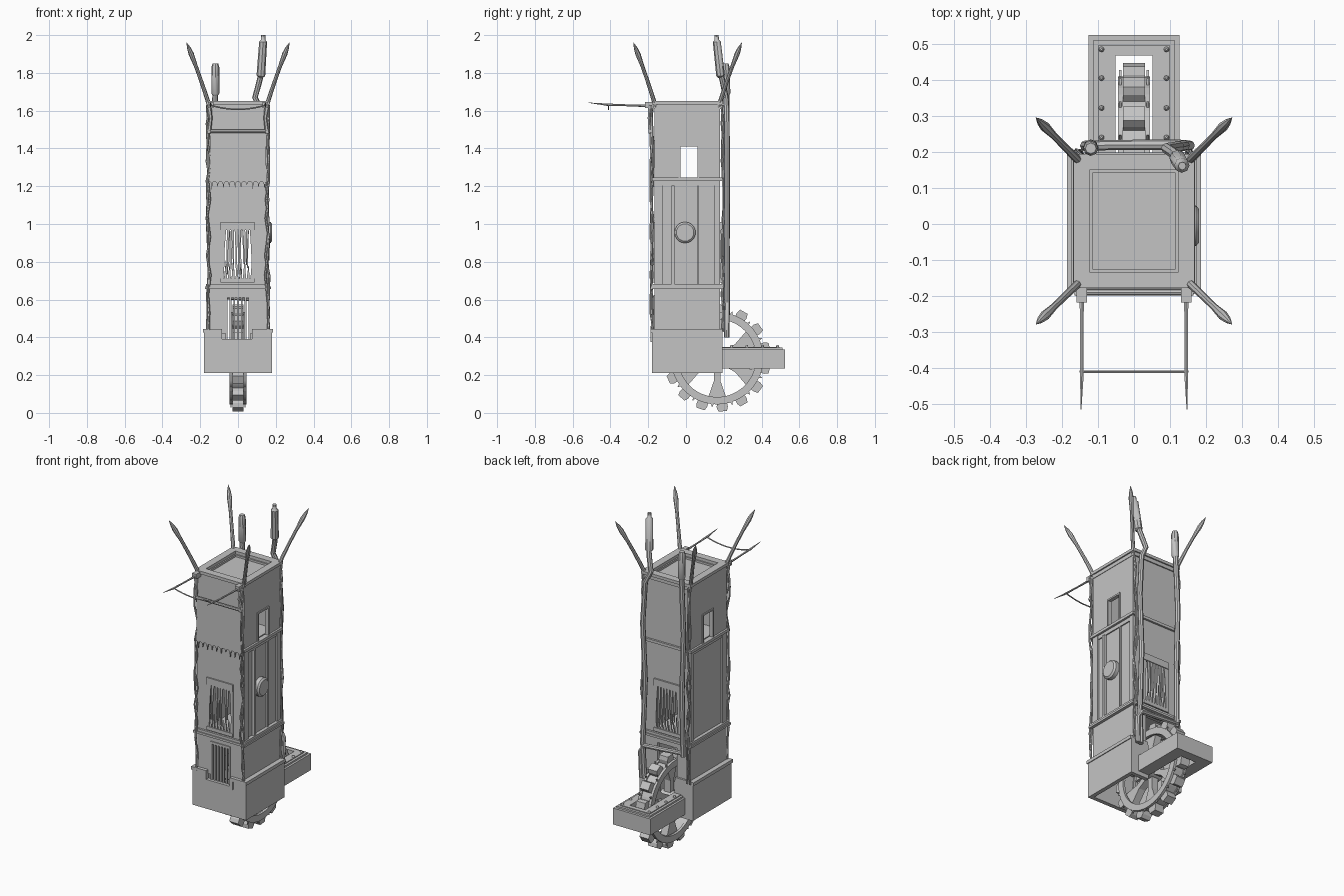
import bpy, bmesh, math, random
from mathutils import Vector

random.seed(4)
cube = bpy.data.objects.get("Cube")
if cube:
    bpy.data.objects.remove(cube)

stone = bpy.data.materials.new("plain grey")
stone.use_nodes = True
GREY = (0.55, 0.55, 0.55, 1)
stone.diffuse_color = GREY
stone.node_tree.nodes["Principled BSDF"].inputs["Base Color"].default_value = GREY


def finish(name, bm):
    bmesh.ops.recalc_face_normals(bm, faces=bm.faces)
    mesh = bpy.data.meshes.new(name)
    bm.to_mesh(mesh)
    bm.free()
    mesh.materials.append(stone)
    ob = bpy.data.objects.new(name, mesh)
    bpy.context.collection.objects.link(ob)
    return ob


def boxes(name, items):
    """One object from boxes given as x0, x1, y0, y1, z0, z1."""
    bm = bmesh.new()
    for x0, x1, y0, y1, z0, z1 in items:
        for v in bmesh.ops.create_cube(bm, size=1)["verts"]:
            v.co = ((x0 + x1) / 2 + v.co.x * (x1 - x0), (y0 + y1) / 2 + v.co.y * (y1 - y0),
                    (z0 + z1) / 2 + v.co.z * (z1 - z0))
    return finish(name, bm)


def prism(name, outlines, axis, a, b):
    """Flat outlines extruded from a to b along x or y."""
    bm = bmesh.new()
    for pts in outlines:
        place = (lambda u, v, d: (d, u, v)) if axis == "x" else (lambda u, v, d: (u, d, v))
        lo = [bm.verts.new(place(u, v, a)) for u, v in pts]
        hi = [bm.verts.new(place(u, v, b)) for u, v in pts]
        bm.faces.new(lo)
        bm.faces.new(hi[::-1])
        for i in range(len(pts)):
            j = (i + 1) % len(pts)
            bm.faces.new((lo[i], lo[j], hi[j], hi[i]))
    return finish(name, bm)


def tube(name, pts, radii, sides=8, ends=True):
    """Round tube through points, one radius for each point."""
    bm = bmesh.new()
    pts = [Vector(p) for p in pts]
    if not isinstance(radii, (list, tuple)):
        radii = [radii] * len(pts)
    rings = []
    for i, p in enumerate(pts):
        t = (pts[min(i + 1, len(pts) - 1)] - pts[max(i - 1, 0)]).normalized()
        ref = Vector((0, 1, 0)) if abs(t.y) < 0.8 else Vector((1, 0, 0))
        n = t.cross(ref).normalized()
        m = t.cross(n)
        angles = [math.tau * k / sides for k in range(sides)]
        rings.append([bm.verts.new(p + radii[i] * (n * math.cos(q) + m * math.sin(q))) for q in angles])
    for r, s in zip(rings, rings[1:]):
        for k in range(sides):
            bm.faces.new((r[k], r[k - 1], s[k - 1], s[k]))
    bm.faces.new(rings[0])
    bm.faces.new(rings[-1])
    ob = finish(name, bm)
    ob.data.shade_smooth()
    ob.data.set_sharp_from_angle(angle=math.radians(40))
    return ob


def frame(x0, x1, y0, y1, w, z0, z1):
    """Four bars around a rectangle."""
    return [(x0, x1, y0, y0 + w, z0, z1), (x0, x1, y1 - w, y1, z0, z1),
            (x0, x0 + w, y0 + w, y1 - w, z0, z1), (x1 - w, x1, y0 + w, y1 - w, z0, z1)]


def holed(u0, u1, z0, z1, hole):
    """Split a wall rectangle around a hole."""
    a, b, c, d = hole
    parts = [(u0, a, z0, z1), (b, u1, z0, z1), (a, b, z0, c), (a, b, d, z1)]
    return [p for p in parts if p[1] - p[0] > 1e-4 and p[3] - p[2] > 1e-4]


X, F, B, T = 0.157, -0.167, 0.18, 0.018


def section(name, z0, z1, front=None, side=None, inset=0):
    """Hollow storey with optional openings through front and back, or both sides."""
    fb = holed(-X, X, z0, z1, front) if front else [(-X, X, z0, z1)]
    sd = holed(F + T, B - T, z0, z1, side) if side else [(F + T, B - T, z0, z1)]
    out = [(a, b, y, y + T, c, d) for a, b, c, d in fb for y in (F, B - T)]
    for a, b, c, d in sd:
        out += [(X - T - inset, X - inset, a, b, c, d), (-X + inset, -X + T + inset, a, b, c, d)]
    return boxes(name, out)


# Tower storeys
section("lower_storey", 0.42, 0.66, front=(-0.066, 0.066, 0.42, 0.62))
section("middle_storey", 0.66, 1.23, front=(-0.078, 0.078, 0.71, 0.975), inset=0.008)
section("upper_storey", 1.23, 1.63, side=(-0.03, 0.06, 1.245, 1.41))
boxes("storey_floors", [(-X + .03, X - .03, F + .02, B - .02, z, z + 0.01) for z in (0.662, 1.23)])

# Base, open below, with a stepped notch at the front
BX, BF, BB = 0.181, -0.181, 0.192
boxes("base_walls", [(-BX, BX, BF, BF + .025, .21, .375), (-BX, -.1, BF, BF + .025, .375, .425),
                     (.09, BX, BF, BF + .025, .375, .425), (-BX, -BX + .025, BF + .025, BB, .21, .425),
                     (BX - .025, BX, BF + .025, BB, .21, .425), (-BX + .025, -.055, BB - .025, BB, .21, .425),
                     (.055, BX - .025, BB - .025, BB, .21, .425)])
boxes("base_trim", [(-BX - .005, -.085, BF - .006, BF + .03, .425, .445), (.075, BX + .005, BF - .006, BF + .03, .425, .445),
                    (-.105, -.085, BF - .006, BF + .02, .375, .425), (.075, .095, BF - .006, BF + .02, .375, .425),
                    (-.105, .095, BF - .006, BF + .02, .375, .392), (-BX - .005, -.15, BF + .03, BB, .425, .445),
                    (.15, BX + .005, BF + .03, BB, .425, .445), (-.15, -.06, .17, BB, .425, .445), (.06, .15, .17, BB, .425, .445)])

# Bands between storeys
bands = []
for z0, z1, e in ((.655, .668, .018), (.668, .683, .012), (1.228, 1.245, .012)):
    bands += frame(-X - e, X + e, F - e, B + e, .03, z0, z1)
boxes("storey_bands", bands)

# Roof rim and sunken deck
boxes("roof_rim", frame(-.168, .168, -.178, .195, .045, 1.632, 1.65) + frame(-.16, .16, -.17, .187, .045, 1.61, 1.632))
boxes("roof_deck", [(-.14, .14, -.145, .165, 1.61, 1.62)])

# Side posts, battens and window frames
side_parts = []
for s in (1, -1):
    def strip(y0, y1, z0, z1, out):
        side_parts.append((*sorted((s * 0.14, s * out)), y0, y1, z0, z1))
    strip(F, -.125, .68, 1.23, .16)
    strip(.15, B, .68, 1.23, .16)
    strip(-.125, .15, 1.205, 1.23, .156)
    if s > 0:
        strip(-.078, -.06, .68, 1.205, .165)
        strip(.06, .068, .68, 1.205, .158)
    strip(-.04, -.03, 1.245, 1.42, .163)
    strip(.06, .07, 1.245, 1.42, .163)
    strip(-.03, .06, 1.41, 1.42, .163)
boxes("side_posts", side_parts)
tube("side_disc", [(.145, -.005, .955), (.172, -.005, .955), (.181, -.005, .955)], [.056, .056, .046], 20)

# Ragged strips and frames in the large openings
for where, y in (("front", F - .004), ("back", B)):
    shards = []
    for i in range(8):
        u = -.07 + i * .02
        h = random.uniform(.72, .8)
        k = random.uniform(-.008, .008)
        shards.append([(u - .008, .98), (u + .008, .98), (u + k + .005, .86), (u + k + .003, h), (u + k - .002, h), (u + k - .004, .86)])
        shards.append([(u - .005, .7), (u + .013, .7), (u + .006, random.uniform(.76, .85))])
    prism(where + "_ragged_strips", shards, "y", y, y + .005)
    boxes(where + "_opening_frame", [(-.092, .087, y - .004, y + .01, .968, 1.01), (-.092, -.076, y - .002, y + .006, .7, .968),
                                     (.076, .087, y - .002, y + .006, .7, .968), (-.092, .087, y - .004, y + .01, .69, .712)])

# Grille in the lower front doorway
tubes = [(x - .005, x + .005, F - .004, F + .008, .39, .62) for x in [-.06 + .02 * i for i in range(7)]]
boxes("doorway_grille", tubes + [(-.066, .066, F - .006, F + .008, .61, .625)])

# Hanging cloth with a torn lower edge
edge = []
for i in range(11):
    u = -.155 + i * .031
    edge += [(u, 1.225)] + ([(u + .011, 1.22), (u + .016, 1.18 + random.uniform(0, .025)), (u + .021, 1.22)] if i < 10 else [])
prism("hanging_cloth", [edge + [(.147, 1.35), (.153, 1.49), (-.15, 1.49), (-.147, 1.35)]], "y", -.188, -.181)
tube("cloth_rod", [(-.165, -.19, 1.49), (.165, -.19, 1.49)], .009)

# Twisted corner strands up the front and back
for x in (-.155, .155):
    for y in (-.18, .195):
        for n in range(2):
            pts = [(x + random.uniform(-.011, .011), y + random.uniform(-.009, .009), .43 + i * .1) for i in range(13)]
            tube("corner_strand", pts, .006, 6)
    tube("rod_hanger", [(x, -.188, 1.48), (x * .93, -.195, 1.56), (x, -.188, 1.63)], [.012, .009, .014], 6)

# Horns on the roof corners and poles at the front
for sx in (-1, 1):
    for y, tip in ((.172, .295), (-.16, -.278)):
        pts = [(sx * (.15 + .122 * t), y + (tip - y) * t, 1.62 + .34 * t + .05 * t * (1 - t)) for t in (0, .2, .4, .6, .8, .9, 1)]
        tube("corner_horn", pts, [.012, .011, .01, .01, .014, .01, .001])
    tube("front_pole", [(sx * .145, -.17, 1.625), (sx * .145, -.3, 1.628), (sx * .145, -.42, 1.632), (sx * .147, -.515, 1.642)],
         [.008, .005, .006, .001], 6)
    boxes("pole_bracket", [(sx * .145 - .014, sx * .145 + .014, -.218, -.17, 1.615, 1.645)])
tube("pole_cord", [(-.15 + .03 * i, -.41, 1.607 + .024 * abs(i / 5 - 1) ** 2) for i in range(11)], .004, 6)

# Pipes up the back, with thick chimney ends
tube("tall_pipe", [(.13, .215, .4), (.14, .218, .62), (.125, .216, 1), (.14, .218, 1.35), (.125, .215, 1.6),
                   (.09, .21, 1.67), (.112, .195, 1.75), (.124, .183, 1.8)], .015)
tube("tall_chimney", [(.12, .185, 1.78), (.121, .183, 1.785), (.133, .163, 1.965), (.133, .163, 1.975), (.134, .161, 2)],
     [.016, .023, .021, .012, .011])
tube("short_pipe", [(-.13, .215, .6), (-.125, .217, 1), (-.135, .217, 1.35), (-.12, .215, 1.7)], .015)
tube("short_chimney", [(-.12, .215, 1.68), (-.12, .214, 1.69), (-.12, .21, 1.83), (-.12, .21, 1.85)], [.014, .021, .021, .015])
tube("linking_pipe", [(.15, .215, .4), (.155, .218, .56), (.13, .22, .6), (0, .22, .61), (-.13, .218, .62), (-.13, .215, .68)], .014)

# Spiked wheel
CY, CZ = .165, .29


def polar(r, deg):
    return CY + r * math.cos(math.radians(deg)), CZ + r * math.sin(math.radians(deg))


def ring(name, r0, r1, x0, x1, n=48):
    bm = bmesh.new()
    loops = []
    for i in range(n):
        corners = ((r0, x0), (r1, x0), (r1, x1), (r0, x1))
        loops.append([bm.verts.new((x, *polar(r, 360 * i / n))) for r, x in corners])
    for i in range(n):
        a, b = loops[i - 1], loops[i]
        for k in range(4):
            bm.faces.new((a[k - 1], a[k], b[k], b[k - 1]))
    return finish(name, bm)


ring("wheel_rim", .212, .238, -.03, .03)
for s in (-.045, .03):
    ring("wheel_rail", .206, .245, s, s + .015)
teeth = [24 * i - 84 for i in range(15)]
prism("wheel_teeth", [[polar(.232, a - 6.5), polar(.262, a - 6.5), polar(.284, a - 4.5), polar(.284, a + 4.5),
                       polar(.262, a + 6.5), polar(.232, a + 6.5)] for a in teeth], "x", -.03, .03)
for s in (-.041, .035):
    prism("wheel_barbs", [[polar(.24, a + 10), polar(.262, a + 12), polar(.24, a + 14)] for a in teeth], "x", s, s + .006)
prism("wheel_spokes", [[polar(.03, a - 35), polar(.12, a - 8), polar(.215, a - 13), polar(.215, a + 13),
                        polar(.12, a + 8), polar(.03, a + 35)] for a in range(30, 390, 60)], "x", -.022, .022)
tube("wheel_axle", [(-.157, CY, CZ), (.157, CY, CZ)], .022, 12)
tube("wheel_hub", [(-.04, CY, CZ), (.04, CY, CZ)], .05, 16)

# Rear tray around the wheel, with a raised riveted plate
tray = []
for w, end, z0, z1 in ((.127, .525, .235, .335), (.114, .51, .335, .345), (.1, .495, .345, .35)):
    tray += [(-w, -.052, .185, end, z0, z1), (.052, w, .185, end, z0, z1), (-.052, .052, .468, end, z0, z1)]
boxes("rear_tray", tray)
for x in (-.09, .09):
    for y in (.24, .322, .405, .485):
        tube("tray_rivet", [(x, y, .345), (x, y, .356), (x, y, .36)], [.008, .007, .003])
